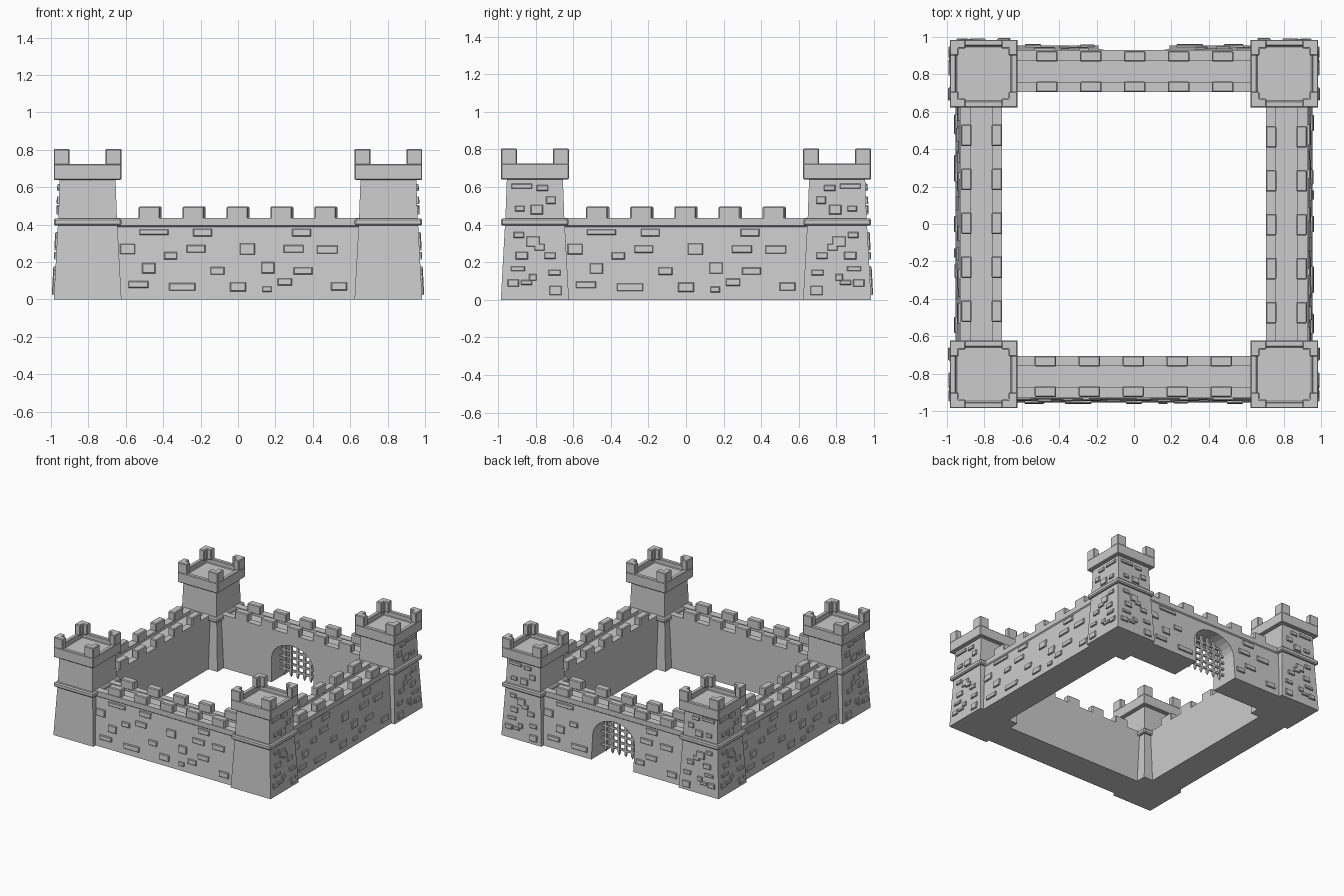
import bpy, bmesh, math
from mathutils import Matrix, Vector

if "Cube" in bpy.data.objects:
    bpy.data.objects.remove(bpy.data.objects["Cube"])

C = 0.804  # distance of tower centres from the middle

def make(name, bm, bevel=0.0, turn=0):
    bmesh.ops.recalc_face_normals(bm, faces=bm.faces)
    me = bpy.data.meshes.new(name)
    bm.to_mesh(me)
    bm.free()
    ob = bpy.data.objects.new(name, me)
    bpy.context.collection.objects.link(ob)
    ob.rotation_euler.z = turn * math.pi / 2
    if bevel:
        m = ob.modifiers.new("bevel", 'BEVEL')
        m.width, m.segments = bevel, 1
    return ob

def prism(bm, pts, vec):
    """Closed polygon swept along a vector."""
    a = [bm.verts.new(p) for p in pts]
    b = [bm.verts.new(Vector(p) + Vector(vec)) for p in pts]
    bm.faces.new(a)
    bm.faces.new(b[::-1])
    for i in range(len(a)):
        j = (i + 1) % len(a)
        bm.faces.new((a[i], a[j], b[j], b[i]))

def box(bm, x0, x1, y0, y1, z0, z1):
    prism(bm, [(x0, y0, z0), (x1, y0, z0), (x1, y1, z0), (x0, y1, z0)], (0, 0, z1 - z0))

def frustum(bm, cx, cy, z0, z1, h0, h1):
    m = Matrix.Translation((cx, cy, (z0 + z1) / 2)) @ Matrix.Rotation(math.pi / 4, 4, 'Z')
    r = math.sqrt(2)
    bmesh.ops.create_cone(bm, cap_ends=True, segments=4, radius1=h0 * r, radius2=h1 * r,
                          depth=z1 - z0, matrix=m)

def stone(bm, x, z, w, h, y, slope, out=0.012):
    """Chamfered slab lying on a leaning front-facing wall."""
    rings = []
    for d, s in ((-0.006, 0), (out * 0.6, 0), (out, 0.004)):
        rings.append([bm.verts.new((x + sx * (w / 2 - s), y - d + sz * (h / 2 - s) * slope, z + sz * (h / 2 - s)))
                      for sx, sz in ((-1, -1), (1, -1), (1, 1), (-1, 1))])
    bm.faces.new(rings[0][::-1])
    bm.faces.new(rings[2])
    for a, b in zip(rings, rings[1:]):
        for i in range(4):
            j = (i + 1) % 4
            bm.faces.new((a[i], a[j], b[j], b[i]))

# Raised stones: x, z, width, height
WALL_STONES = [(-.45, .36, .155, .03), (-.19, .357, .10, .04), (-.59, .27, .08, .055),
               (-.225, .27, .10, .04), (.05, .27, .08, .06), (.34, .357, .10, .04),
               (.297, .27, .107, .04), (.477, .267, .11, .043), (-.36, .234, .07, .038),
               (-.477, .167, .07, .055), (-.11, .153, .075, .04), (.16, .17, .07, .06),
               (.348, .153, .10, .038), (-.533, .08, .107, .035), (-.298, .067, .14, .04),
               (0, .067, .085, .048), (.25, .094, .075, .038), (.54, .07, .085, .043),
               (.155, .055, .05, .03)]
TOWER_STONES = [(-.085, .345, .055, .03), (-.01, .31, .07, .055), (-.07, .235, .065, .04),
                (.025, .28, .055, .035), (.08, .235, .06, .035), (-.09, .165, .075, .025),
                (-.01, .12, .04, .035), (.105, .145, .065, .03), (-.115, .09, .06, .038),
                (-.045, .092, .06, .025), (.11, .05, .065, .05), (-.07, .605, .11, .026),
                (.04, .595, .06, .03), (-.08, .485, .05, .03), (.01, .48, .065, .05),
                (.085, .53, .05, .04)]

# Curtain walls, one per side, with parapets
profile = [(-.955, 0), (-.705, 0), (-.705, .435), (-.757, .435), (-.757, .41), (-.872, .41),
           (-.872, .435), (-.930, .435), (-.930, .395), (-.922, .388)]
walls = []
for k, side in enumerate(("front", "right", "back", "left")):
    bm = bmesh.new()
    prism(bm, [(-.68, y, z) for y, z in profile], (1.36, 0, 0))
    walls.append(make(side + "_wall", bm, 0, k))

    bm = bmesh.new()
    for i in range(-2, 3):
        x = i * .235 - .004
        box(bm, x - .058, x + .058, -.925, -.868, .425, .497)
        box(bm, x - .058, x + .058, -.762, -.705, .425, .497)
    make(side + "_merlons", bm, .006, k)

    bm = bmesh.new()
    s = .033 / .388
    for x, z, w, h in WALL_STONES:
        if k != 2 or abs(x) - w / 2 > .2:
            stone(bm, x, z, w, h, -.955 + s * z, s)
    make(side + "_wall_stones", bm, 0, k)

    # tower faces carry stones everywhere but the front
    if k:
        bm = bmesh.new()
        for m in (-1, 1):
            for x, z, w, h in TOWER_STONES:
                if z < .4:
                    s, y = .022 / .4, -C - .181 + .055 * z
                else:
                    s, y = .008 / .21, -C - .157 + .038 * (z - .43)
                stone(bm, m * C - m * x, z, w, h, y, s)
        make(side + "_tower_stones", bm, 0, k)

# Corner towers
for k in range(4):
    bm = bmesh.new()
    frustum(bm, -C, -C, 0, .4, .181, .159)
    frustum(bm, -C, -C, .425, .645, .157, .149)
    make("tower_body", bm, 0, k)

    bm = bmesh.new()
    frustum(bm, -C, -C, .395, .433, .18, .18)
    make("tower_ring", bm, .008, k)

    # crown: tray made by sinking the top face of a block
    bm = bmesh.new()
    frustum(bm, -C, -C, .64, .725, .181, .181)
    top = max(bm.faces, key=lambda f: f.calc_center_median().z)
    bmesh.ops.inset_region(bm, faces=[top], thickness=.047)
    ext = bmesh.ops.extrude_face_region(bm, geom=[top])
    bmesh.ops.translate(bm, vec=(0, 0, -.04), verts=[v for v in ext["geom"] if isinstance(v, bmesh.types.BMVert)])
    if top.is_valid:
        bmesh.ops.delete(bm, geom=[top], context='FACES_ONLY')
    make("tower_crown", bm, .005, k)

    # L-shaped corner merlons
    bm = bmesh.new()
    a, b, t = .181, .096, .134
    for sx in (-1, 1):
        for sy in (-1, 1):
            pts = [(a, a), (b, a), (b, t), (t, t), (t, b), (a, b)]
            prism(bm, [(-C + sx * x, -C + sy * y, .718) for x, y in pts], (0, 0, .087))
    make("tower_merlons", bm, .005, k)

# Gate arch cut through the back wall
bm = bmesh.new()
arch = [(-.19, -.05), (.19, -.05)] + [(.19 * math.cos(i * math.pi / 12), .2 + .145 * math.sin(i * math.pi / 12))
                                      for i in range(13)]
prism(bm, [(x, .6, z) for x, z in arch], (0, .5, 0))
cutter = make("gate_cutter", bm)
cutter.hide_render = True
cutter.hide_viewport = True
mod = walls[2].modifiers.new("gate", 'BOOLEAN')
mod.object, mod.operation, mod.solver = cutter, 'DIFFERENCE', 'EXACT'

# Portcullis bars
bm = bmesh.new()
for i in range(6):
    x = -.15 + i * .06
    topz = .2 + .145 * math.sqrt(1 - (x / .19) ** 2) + .01
    box(bm, x - .009, x + .009, .811, .829, .05, topz)
    frustum(bm, x, .82, .025, .05, .001, .009)
for i in range(5):
    z = .08 + i * .052
    half = .195 if z < .2 else .19 * math.sqrt(1 - ((z - .2) / .145) ** 2) + .01
    box(bm, -half, half, .813, .827, z - .008, z + .008)
make("portcullis", bm)
